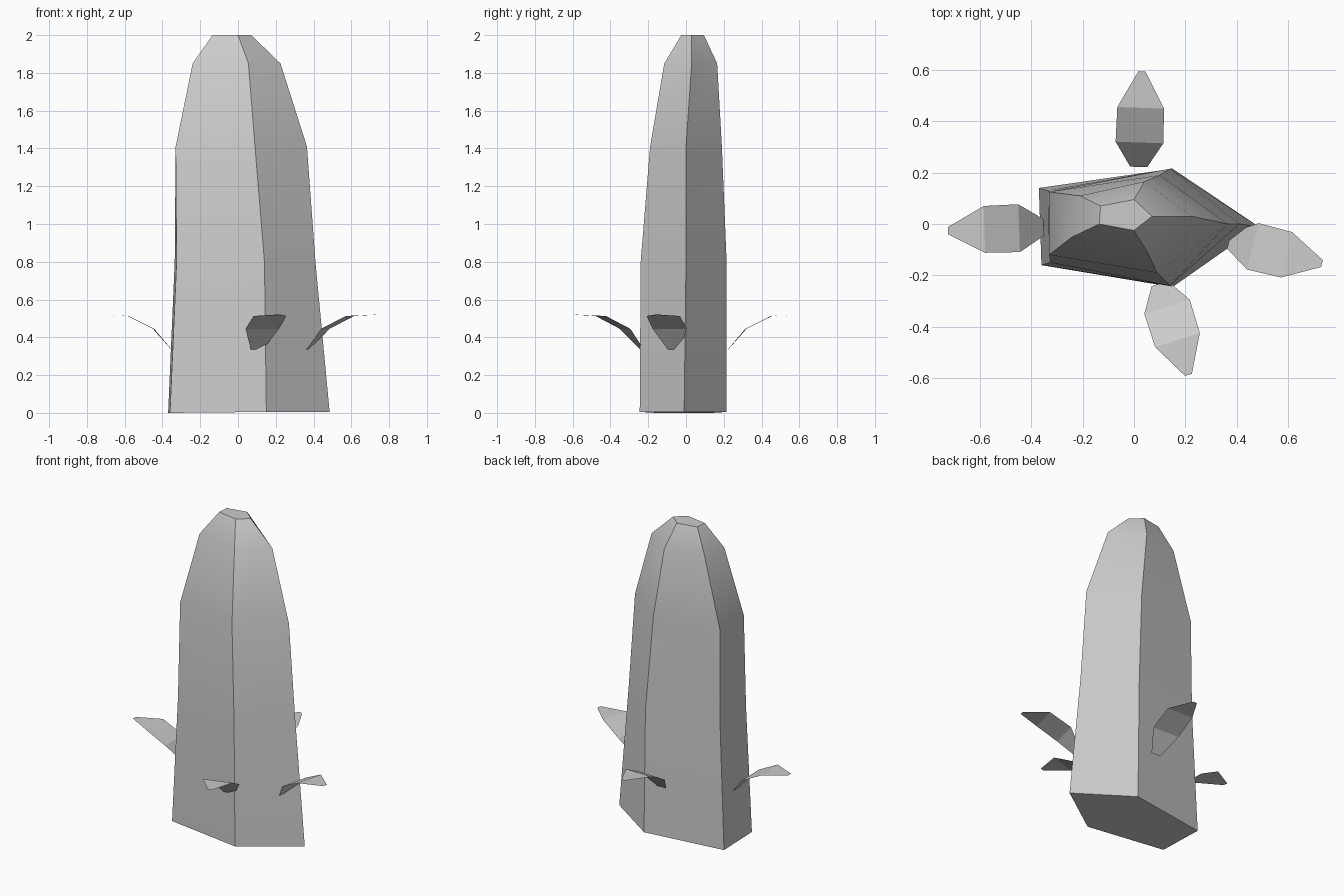
import bpy
import math
from mathutils import Vector, Matrix

if "Cube" in bpy.data.objects:
    bpy.data.objects.remove(bpy.data.objects["Cube"], do_unlink=True)

grey = bpy.data.materials.new("plain grey")
grey.use_nodes = True
colour = (0.6, 0.6, 0.6, 1)
grey.diffuse_color = colour
grey.node_tree.nodes["Principled BSDF"].inputs["Base Color"].default_value = colour


def make(name, verts, faces, sharp_angle):
    mesh = bpy.data.meshes.new(name)
    mesh.from_pydata(verts, [], faces)
    mesh.materials.append(grey)
    obj = bpy.data.objects.new(name, mesh)
    bpy.context.collection.objects.link(obj)
    bpy.ops.object.select_all(action="DESELECT")
    obj.select_set(True)
    bpy.context.view_layer.objects.active = obj
    bpy.ops.object.shade_smooth_by_angle(angle=math.radians(sharp_angle))
    return obj


# Trunk: five-sided rings, counter-clockwise from the left-front corner
rings = [
    (0.005, [(-.36, -.16), (.15, -.245), (.485, -.01), (.15, .215), (-.37, .14)]),
    (0.8, [(-.325, -.15), (.14, -.24), (.41, 0), (.14, .215), (-.335, .13)]),
    (1.41, [(-.33, -.12), (.09, -.19), (.365, 0), (.10, .19), (-.33, .125)]),
    (1.85, [(-.24, -.05), (.055, -.115), (.225, .03), (.04, .165), (-.21, .11)]),
    (2.0, [(-.135, 0), (0, -.025), (.07, .03), (0, .095), (-.13, .07)]),
]
n = 5
verts = [(x, y, z) for z, ring in rings for x, y in ring]
faces = [(r * n + i, r * n + (i + 1) % n, (r + 1) * n + (i + 1) % n, (r + 1) * n + i)
         for r in range(len(rings) - 1) for i in range(n)]
faces.append(tuple(reversed(range(n))))
faces.append(tuple(range(len(verts) - n, len(verts))))
# Base dips very slightly towards the left
for i in (0, 4):
    verts[i] = (*verts[i][:2], 0)
make("trunk", verts, faces, 25)

# Leaves: three-panel strips as (distance out, half width, height)
stations = [(0, .033, .335), (.095, .093, .445), (.23, .091, .513), (.372, .014, .52)]


def leaf(name, root, degrees):
    turn = Matrix.Translation((*root, 0)) @ Matrix.Rotation(math.radians(degrees), 4, "Z")
    pts = [turn @ Vector((d, s * w, z)) for d, w, z in stations for s in (-1, 1)]
    strips = [(2 * i, 2 * i + 2, 2 * i + 3, 2 * i + 1) for i in range(3)]
    make(name, pts, strips, 10)


leaf("leaf_right", (-.352, -.013), 182)
leaf("leaf_back", (.018, .222), 88)
leaf("leaf_left", (.37, -.064), -14)
leaf("leaf_front", (.1, -.232), -72.5)
